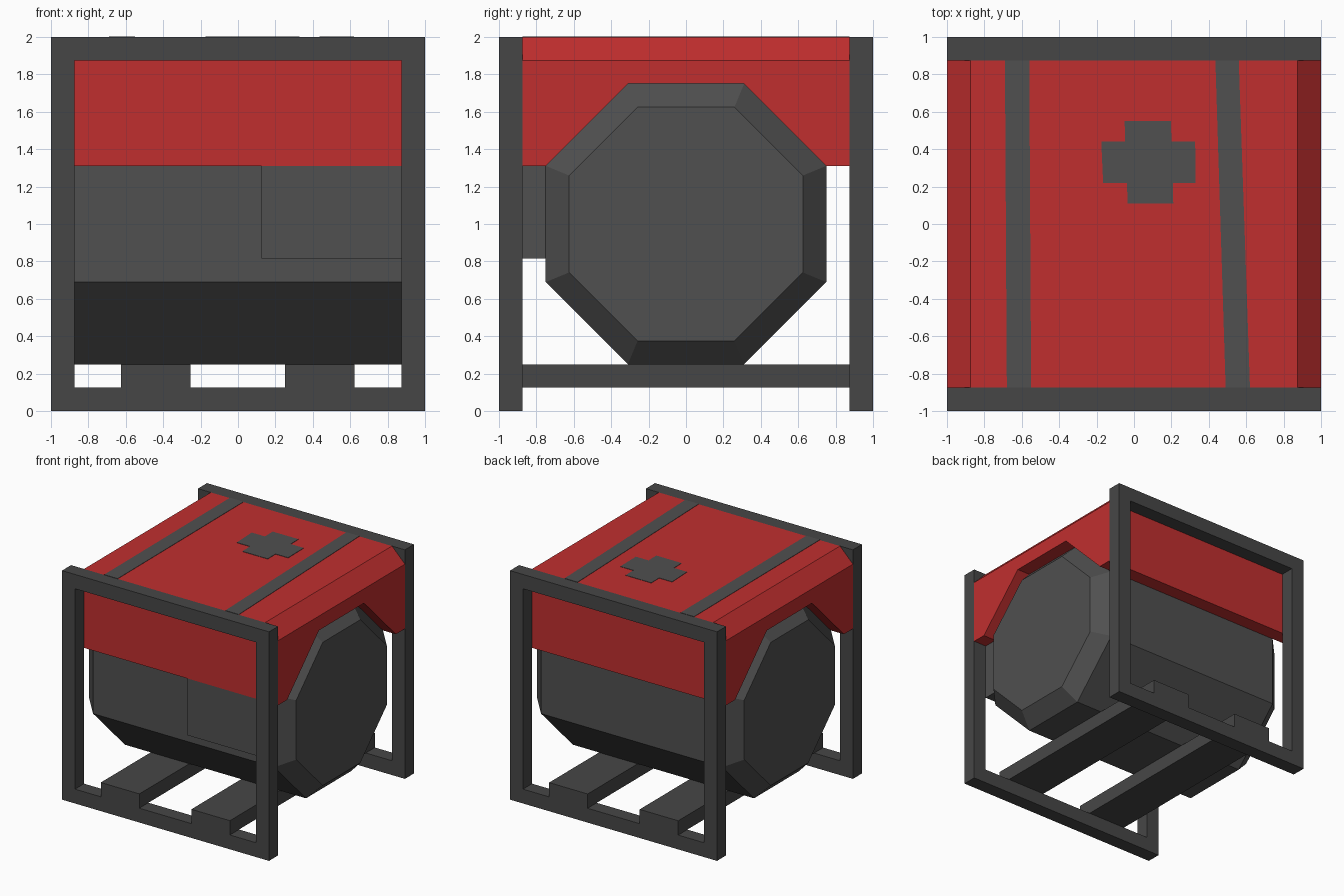
import bpy, bmesh
from mathutils import Matrix

if "Cube" in bpy.data.objects:
    bpy.data.objects.remove(bpy.data.objects["Cube"])


def material(name, r, g, b):
    m = bpy.data.materials.new(name)
    m.diffuse_color = (r, g, b, 1)
    m.use_nodes = True
    m.node_tree.nodes["Principled BSDF"].inputs["Base Color"].default_value = m.diffuse_color
    return m


RED = material("canopy red", 0.53, 0.028, 0.028)
TANK = material("tank grey", 0.080, 0.080, 0.080)
FRAME = material("frame grey", 0.062, 0.062, 0.062)


def finish(name, bm, mat):
    bmesh.ops.recalc_face_normals(bm, faces=bm.faces)
    me = bpy.data.meshes.new(name)
    bm.to_mesh(me)
    bm.free()
    me.materials.append(mat)
    ob = bpy.data.objects.new(name, me)
    bpy.context.collection.objects.link(ob)
    return ob


def loft(name, sections, mat):
    """Join equal-sized rings of points and cap both ends."""
    bm = bmesh.new()
    rings = [[bm.verts.new(p) for p in s] for s in sections]
    n = len(rings[0])
    for a, b in zip(rings, rings[1:]):
        for i in range(n):
            j = (i + 1) % n
            bm.faces.new((a[i], a[j], b[j], b[i]))
    bm.faces.new(rings[0])
    bm.faces.new(rings[-1])
    return finish(name, bm, mat)


def box(name, x0, x1, y0, y1, z0, z1, mat):
    rect = [(x0, y0), (x1, y0), (x1, y1), (x0, y1)]
    return loft(name, [[(x, y, z) for x, y in rect] for z in (z0, z1)], mat)


def plate(name, pts, mat):
    """Thin painted marking lying on the canopy top."""
    return loft(name, [[(x, y, z) for x, y in pts] for z in (1.998, 2.003)], mat)


# Square end frames
def end_frame(name, y0, y1):
    bm = bmesh.new()
    corners = [(-1, -1), (1, -1), (1, 1), (-1, 1)]
    loops = [[bm.verts.new((x * s, y, 1 + z * s)) for x, z in corners]
             for s, y in ((1, y0), (1, y1), (0.875, y1), (0.875, y0))]
    for k in range(4):
        a, b = loops[k], loops[(k + 1) % 4]
        for i in range(4):
            j = (i + 1) % 4
            bm.faces.new((a[i], a[j], b[j], b[i]))
    finish(name, bm, FRAME)


end_frame("front_frame", -1, -0.875)
end_frame("back_frame", 0.875, 1)

# Skids joining the frames
for side, x0 in (("left", -0.625), ("right", 0.25)):
    box(side + "_skid", x0, x0 + 0.372, -1, 1, 0.125, 0.25, FRAME)


# Octagonal tank with tapered ends
def octagon(x, r):
    k = r * 0.4145
    yz = [(r, k), (k, r), (-k, r), (-r, k), (-r, -k), (-k, -r), (k, -r), (r, -k)]
    return [(x, y, 1 + z) for y, z in yz]


loft("tank", [octagon(-1, 0.625), octagon(-0.875, 0.75),
              octagon(0.875, 0.75), octagon(1, 0.625)], TANK)

# Control box on the front of the tank
box("control_box", 0.125, 0.875, -0.875, -0.745, 0.815, 1.311, TANK)

# Canopy: arched underside, chamfered long top edges
arch = [(-0.875, 1.311), (-0.75, 1.311), (-0.311, 1.75),
        (0.311, 1.75), (0.75, 1.311), (0.875, 1.311)]


def canopy_section(x, top):
    return [(x, y, z) for y, z in arch + [(0.875, top), (-0.875, top)]]


loft("canopy", [canopy_section(-1, 1.875), canopy_section(-0.875, 2),
                canopy_section(0.875, 2), canopy_section(1, 1.875)], RED)

# Painted stripes and cross on the canopy top
plate("left_stripe", [(-0.68, -0.875), (-0.55, -0.875), (-0.56, 0.875), (-0.69, 0.875)], TANK)
plate("right_stripe", [(0.49, -0.875), (0.62, -0.875), (0.56, 0.875), (0.435, 0.875)], TANK)
plate("cross", [(-0.035, 0.11), (0.21, 0.11), (0.208, 0.22), (0.33, 0.22),
                (0.327, 0.44), (0.2, 0.44), (0.198, 0.55), (-0.05, 0.55),
                (-0.048, 0.44), (-0.175, 0.44), (-0.165, 0.22), (-0.037, 0.22)], TANK)
